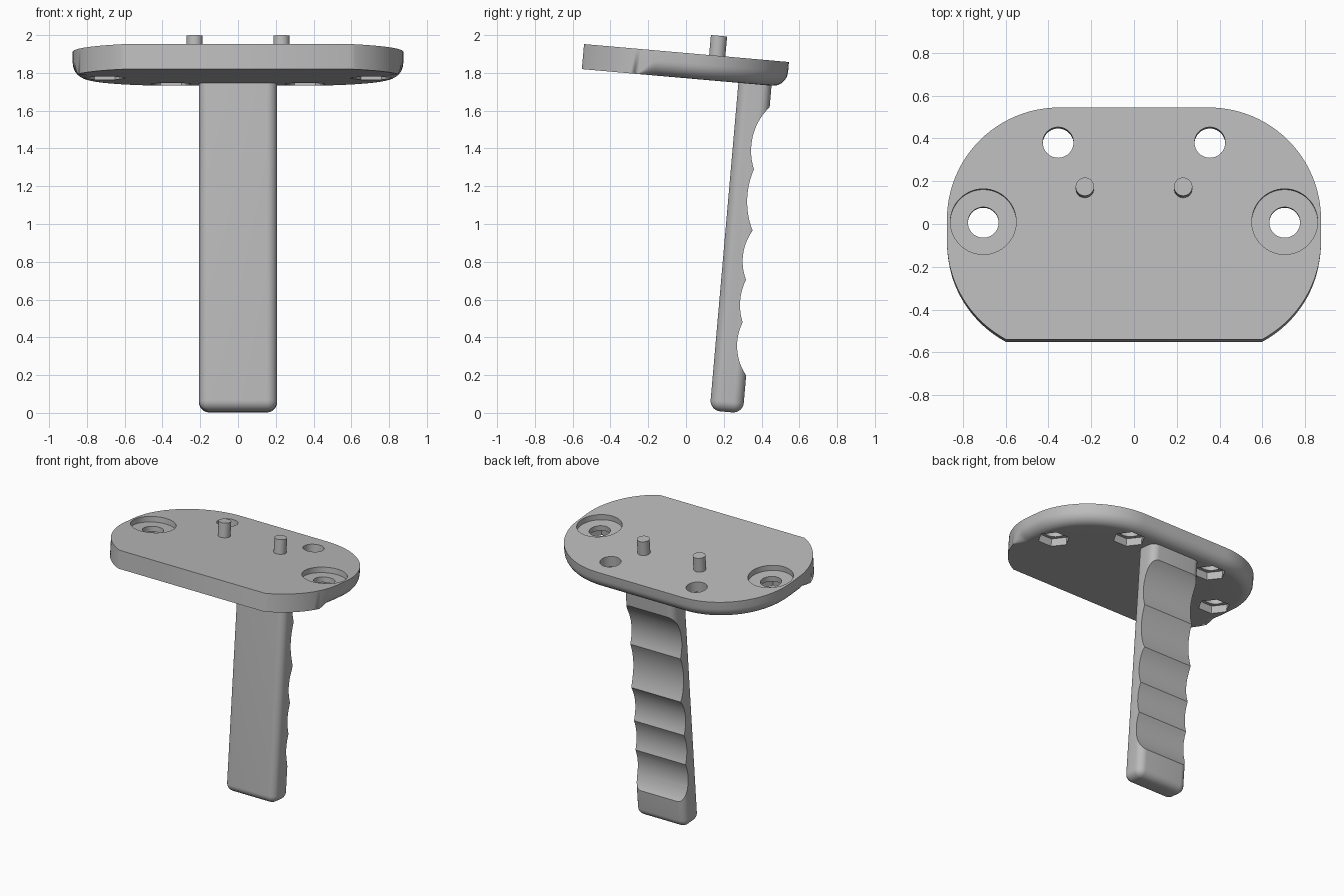
import bpy, bmesh, math
from mathutils import Matrix, Vector

cube = bpy.data.objects.get("Cube")
if cube:
    bpy.data.objects.remove(cube, do_unlink=True)

TILT = Matrix.Rotation(math.radians(-5), 4, 'X')
TOP, BOTTOM = 1.898, 1.765      # plate faces, before the tilt

grey = bpy.data.materials.new("light grey")
grey.use_nodes = True
grey.diffuse_color = (0.5, 0.5, 0.5, 1)
grey.node_tree.nodes["Principled BSDF"].inputs["Base Color"].default_value = (0.5, 0.5, 0.5, 1)


def finish(bm, name):
    """Tilt the mesh and turn it into an object."""
    bmesh.ops.recalc_face_normals(bm, faces=bm.faces)
    bm.transform(TILT)
    mesh = bpy.data.meshes.new(name)
    bm.to_mesh(mesh)
    bm.free()
    mesh.materials.append(grey)
    obj = bpy.data.objects.new(name, mesh)
    bpy.context.collection.objects.link(obj)
    return obj


def prism(name, x, y, z0, z1, radius, sides):
    """Upright cylinder or hexagon with a corner on the x axis."""
    bm = bmesh.new()
    spin = Matrix.Rotation(math.pi / 2, 4, 'Z') if sides == 6 else Matrix()
    bmesh.ops.create_cone(bm, cap_ends=True, segments=sides, radius1=radius, radius2=radius,
                          depth=z1 - z0, matrix=Matrix.Translation((x, y, (z0 + z1) / 2)) @ spin)
    # put a corner exactly on the x axis whichever way the ring starts
    if sides == 6:
        far = max(v.co.x for v in bm.verts) - x
        if far < radius * 0.95:
            bmesh.ops.rotate(bm, verts=bm.verts, cent=(x, y, 0),
                             matrix=Matrix.Rotation(math.pi / 6, 3, 'Z'))
    return finish(bm, name)


def activate(obj):
    bpy.ops.object.select_all(action='DESELECT')
    obj.select_set(True)
    bpy.context.view_layer.objects.active = obj


def cut(obj, cutter):
    mod = obj.modifiers.new("cut", 'BOOLEAN')
    mod.operation, mod.solver, mod.object = 'DIFFERENCE', 'EXACT', cutter
    activate(obj)
    bpy.ops.object.modifier_apply(modifier=mod.name)
    bpy.data.objects.remove(cutter, do_unlink=True)


def smooth(obj):
    activate(obj)
    bpy.ops.object.shade_smooth_by_angle(angle=math.radians(30))


# Plate: half outline from back to front as (point, outward normal), then mirrored
R, CX, BACK, FRONT = 0.525, 0.35, -0.144, -0.246
half = []
for i in range(25):
    a = math.pi / 2 * (1 - i / 24)
    n = Vector((math.cos(a), math.sin(a)))
    half.append((Vector((CX, BACK)) + n * R, n))
for i in range(25):
    a = -math.radians(61.6) * i / 24
    n = Vector((math.cos(a), math.sin(a)))
    half.append((Vector((CX, FRONT)) + n * R, n))
flip = lambda v: Vector((-v.x, v.y))
outline = half + [(flip(p), flip(n)) for p, n in reversed(half)]

# The lower edge is rounded around the back and fades out at the sides
bm = bmesh.new()
rings = [[bm.verts.new((p.x, p.y, TOP)) for p, n in outline]]
for k in range(9):
    t = math.pi / 2 * k / 8
    ring = []
    for p, n in outline:
        r = 0.08 * min(1, max(0, (p.y + 0.41) / 0.08))
        q = p - n * r * (1 - math.cos(t))
        ring.append(bm.verts.new((q.x, q.y, BOTTOM + r * (1 - math.sin(t)))))
    rings.append(ring)
count = len(outline)
for a, b in zip(rings, rings[1:]):
    for i in range(count):
        j = (i + 1) % count
        bm.faces.new((a[i], a[j], b[j], b[i]))
bm.faces.new(rings[0])
bm.faces.new(rings[-1])
bmesh.ops.remove_doubles(bm, verts=bm.verts, dist=0.0001)
plate = finish(bm, "plate")

# Bolt holes with hexagonal nut pockets below; side holes are counterbored
for side in (-1, 1):
    for x, y in ((0.355, 0.217), (0.705, -0.155)):
        cut(plate, prism("hole_cutter", side * x, y, 1.7, 2.0, 0.072, 40))
        cut(plate, prism("nut_cutter", side * x, y, 1.7, BOTTOM + 0.055, 0.11, 6))
    cut(plate, prism("counterbore_cutter", side * 0.705, -0.155, TOP - 0.04, 2.0, 0.154, 56))
smooth(plate)

# Locating pegs
for side, label in ((-1, "right"), (1, "left")):
    smooth(prism(label + "_peg", side * 0.23, 0, TOP - 0.03, 2.004, 0.043, 32))

# Handle: box with rounded upright and bottom edges
bm = bmesh.new()
bmesh.ops.create_cube(bm, size=1)
z0, z1 = 0.024, BOTTOM + 0.02
bm.transform(Matrix.Translation((0, 0.212, (z0 + z1) / 2)) @ Matrix.Diagonal((0.414, 0.176, z1 - z0, 1)))
edges = [e for e in bm.edges if min(v.co.z for v in e.verts) < 1]
bmesh.ops.bevel(bm, geom=edges, offset=0.055, segments=8, profile=0.5, affect='EDGES')
handle = finish(bm, "handle")


def arc(a, b, c, steps=14):
    """Points on the circle through a, b and c."""
    (ax, ay), (bx, by), (cx, cy) = a, b, c
    d = 2 * (ax * (by - cy) + bx * (cy - ay) + cx * (ay - by))
    sa, sb, sc = ax * ax + ay * ay, bx * bx + by * by, cx * cx + cy * cy
    o = Vector(((sa * (by - cy) + sb * (cy - ay) + sc * (ay - by)) / d,
                (sa * (cx - bx) + sb * (ax - cx) + sc * (bx - ax)) / d))
    u, w = Vector(a) - o, Vector(c) - o
    turn = math.atan2(u.x * w.y - u.y * w.x, u.dot(w))
    return [o + Matrix.Rotation(turn * i / steps, 2) @ u for i in range(steps + 1)]


# Finger grooves: ridge, hollow, ridge ... down the back of the handle
grip = [(0.301, 1.653), (0.222, 1.415), (0.246, 1.316), (0.225, 1.141), (0.267, 0.992),
        (0.229, 0.823), (0.255, 0.729), (0.234, 0.61), (0.257, 0.504), (0.238, 0.382),
        (0.301, 0.224)]
profile = [Vector((0.5, grip[0][1]))]
for i in range(0, len(grip) - 1, 2):
    points = arc(*grip[i:i + 3])
    profile += points if i == 0 else points[1:]
profile.append(Vector((0.5, grip[-1][1])))
bm = bmesh.new()
face = bm.faces.new([bm.verts.new((-0.4, p.x, p.y)) for p in profile])
extruded = bmesh.ops.extrude_face_region(bm, geom=[face])["geom"]
bmesh.ops.translate(bm, vec=(0.8, 0, 0), verts=[g for g in extruded if isinstance(g, bmesh.types.BMVert)])
cut(handle, finish(bm, "groove_cutter"))
activate(handle)
bpy.ops.object.shade_smooth_by_angle(angle=math.radians(20))
